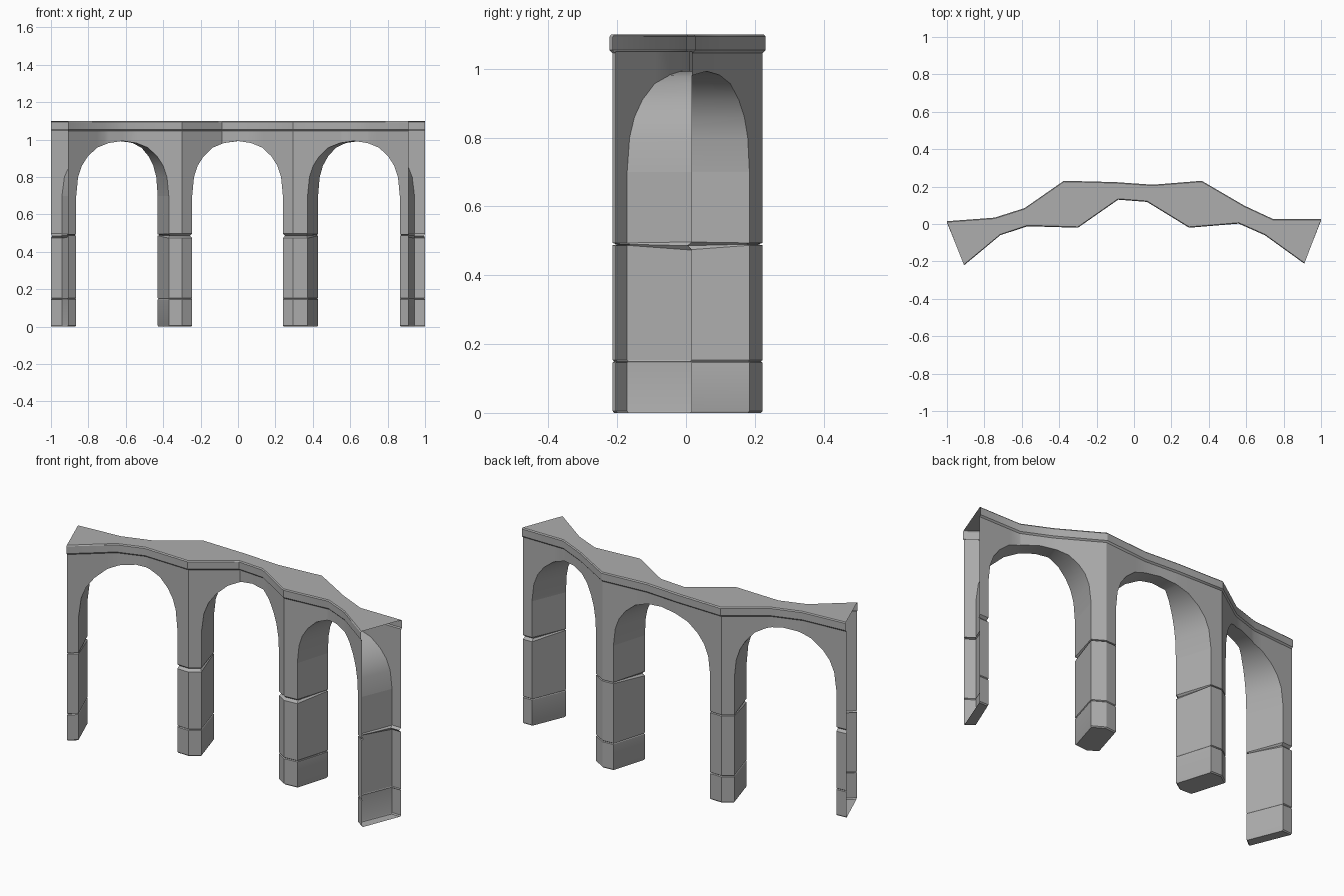
import bpy, bmesh, math
from mathutils import Vector

if "Cube" in bpy.data.objects:
    bpy.data.objects.remove(bpy.data.objects["Cube"])

stone = bpy.data.materials.new("grey stone")
stone.diffuse_color = (0.42, 0.42, 0.42, 1)
stone.use_nodes = True
stone.node_tree.nodes["Principled BSDF"].inputs["Base Color"].default_value = stone.diffuse_color

# Plan outline of the cornice; front and back points correspond by index
FRONT = [(-.91, -.222), (-.715, -.06), (-.57, -.012), (-.30, -.02), (-.085, .13),
         (.07, .118), (.295, -.02), (.56, .002), (.70, -.06), (.912, -.213)]
BACK = [(-1, .015), (-.745, .034), (-.585, .085), (-.375, .231), (-.10, .224),
        (.10, .21), (.362, .231), (.59, .098), (.745, .026), (1, .026)]
ARCHES = [(-.865, -.37), (-.245, .24), (.372, .865)]
# Half arch: distance from centre (fraction of half span) and height
CURVE = [(0, .993), (.3, .982), (.55, .957), (.75, .91), (.88, .86), (.96, .80), (1, .70)]
SPRING, WALL_TOP, TOP, LIP = .70, 1.05, 1.10, .008


def at(line, u):
    i = min(int(u), len(line) - 2)
    return Vector(line[i]).lerp(Vector(line[i + 1]), u - i)


def u_of(x):
    for i in range(len(FRONT) - 1):
        a, b = FRONT[i][0], FRONT[i + 1][0]
        if x <= b:
            return i + (x - a) / (b - a)


def plan(u, side, lip=0.0):
    """Wall point in plan at station u; side 0 is front, 1 is back."""
    p = at(BACK if side else FRONT, u)
    p.y += (lip - LIP) * (1 if side else -1)
    return p


def arch_height(u):
    x = at(FRONT, u).x
    for a, b in ARCHES:
        f = abs(x - (a + b) / 2) / ((b - a) / 2)
        if f < 1 - 1e-5:
            for (f0, z0), (f1, z1) in zip(CURVE, CURVE[1:]):
                if f <= f1:
                    return z0 + (z1 - z0) * (f - f0) / (f1 - f0)
    return SPRING


def finish(name, bm):
    bmesh.ops.remove_doubles(bm, verts=bm.verts, dist=1e-5)
    bmesh.ops.recalc_face_normals(bm, faces=bm.faces)
    mesh = bpy.data.meshes.new(name)
    bm.to_mesh(mesh)
    bm.free()
    mesh.materials.append(stone)
    ob = bpy.data.objects.new(name, mesh)
    bpy.context.collection.objects.link(ob)
    bpy.ops.object.select_all(action='DESELECT')
    ob.select_set(True)
    bpy.context.view_layer.objects.active = ob
    bpy.ops.object.shade_smooth_by_angle(angle=math.radians(30))


def loft(bm, rows, closed=False):
    """Join rows of points with quads and return the vertex rows."""
    vs = [[bm.verts.new(p) for p in r] for r in rows]
    for a, b in zip(vs, vs[1:]):
        n = len(a)
        for i in range(n if closed else n - 1):
            j = (i + 1) % n
            bm.faces.new((a[i], a[j], b[j], b[i]))
    return vs


# Stations along the arcade: plan corners, jambs and arch points
jambs = [(u_of(a), u_of(b)) for a, b in ARCHES]
stations = [float(i) for i in range(10)] + [u for j in jambs for u in j]
for a, b in ARCHES:
    for f, _ in CURVE[:-1]:
        for s in (-1, 1):
            u = u_of((a + b) / 2 + s * f * (b - a) / 2)
            if all(abs(u - v) > .03 for v in stations):
                stations.append(u)
stations.sort()

# Upper wall: both faces and the arch undersides, open at the ends
bm = bmesh.new()
for a, b in zip(stations, stations[1:]):
    za, zb = arch_height(a), arch_height(b)
    for side in (0, 1):
        pa, pb = plan(a, side), plan(b, side)
        loft(bm, [[(*pa, za), (*pb, zb)], [(*pa, WALL_TOP), (*pb, WALL_TOP)]])
    if max(za, zb) > SPRING:
        loft(bm, [[(*plan(a, s), za), (*plan(b, s), zb)] for s in (0, 1)])
finish("arcade_wall", bm)

# Cornice: swept band with eased edges, open at the ends
bm = bmesh.new()
profile = [(0, WALL_TOP - .004), (LIP, WALL_TOP + .004), (LIP, TOP - .006), (LIP - .005, TOP)]
section = [(0, o, z) for o, z in profile] + [(1, o, z) for o, z in reversed(profile)]
corners = [float(i) for i in range(10)]
loft(bm, [[(*plan(u, s, o), z) for u in corners] for s, o, z in section])
finish("cornice", bm)

# Pillars: plan loops lofted upward with a wedge joint and a fine foot joint
spans = [(0.0, jambs[0][0]), (jambs[0][1], jambs[1][0]),
         (jambs[1][1], jambs[2][0]), (jambs[2][1], 9.0)]
for k, (a, b) in enumerate(spans):
    us = [a] + [u for u in corners if a + .01 < u < b - .01] + [b]
    loop = [(plan(u, 0), 0) for u in us] + [(plan(u, 1), 1) for u in reversed(us)]
    end = k in (0, 3)
    if k == 3:
        # start the loop at the open end
        loop = loop[::-1]
        loop = loop[2:] + loop[:2]
        loop = [(plan(9.0, 0), 0), (plan(b if not end else a, 0), 0),
                (plan(a, 1), 1), (plan(9.0, 1), 1)]
    if end:
        centre = (loop[0][0] + loop[-1][0]) / 2
    else:
        centre = sum((p for p, _ in loop), Vector((0, 0))) / len(loop)

    def ring(z, inset=0.0, wedge=0.0):
        pts = []
        for p, s in loop:
            open_amount = s if end else 1 - s
            d = centre - p
            q = p + d.normalized() * inset
            pts.append((*q, z + wedge * open_amount))
        return pts

    bm = bmesh.new()
    rows = [ring(0, .006), ring(.006), ring(.146), ring(.15, .005), ring(.154),
            ring(.487, 0, -.014), ring(.490, .014, -.004), ring(.494, 0, .003), ring(SPRING)]
    vs = loft(bm, rows, closed=not end)
    bm.faces.new(vs[0])
    finish(("left_end_pillar", "left_pillar", "right_pillar", "right_end_pillar")[k], bm)
